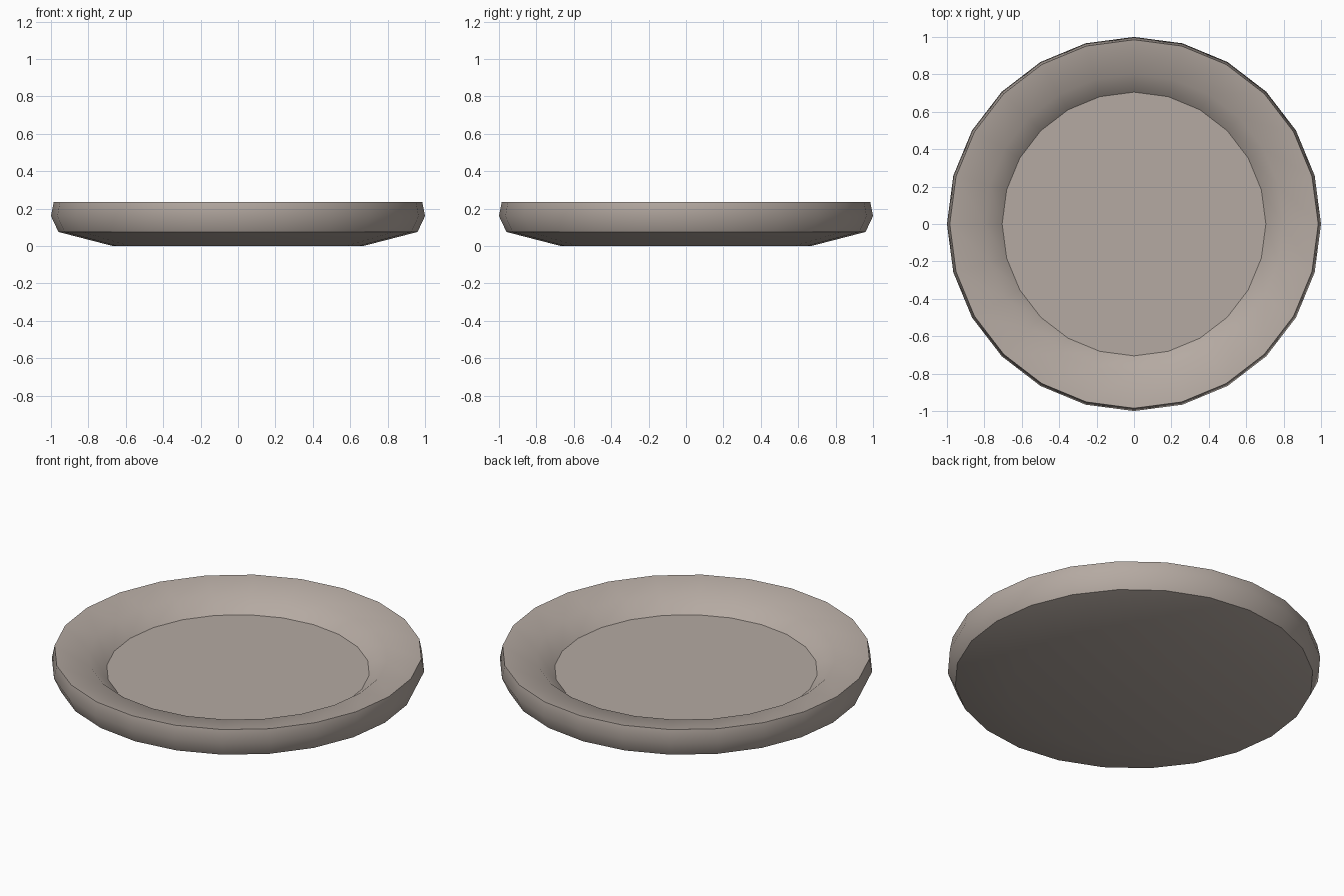
import bpy, bmesh, math

if "Cube" in bpy.data.objects:
    bpy.data.objects.remove(bpy.data.objects["Cube"])

SIDES = 24

# Dish profile: (radius, height, sharp ring?) from underside to inner floor
profile = [
    (0.67, 0.00, False),   # foot
    (0.96, 0.075, True),   # lower edge
    (1.00, 0.16, False),   # widest point
    (0.985, 0.235, True),  # rim
    (0.80, 0.208, False),  # inner shoulder
    (0.705, 0.128, True),  # floor edge
]

bm = bmesh.new()

# Vertex rings
rings = []
for r, z, _ in profile:
    rings.append([bm.verts.new((r * math.cos(2 * math.pi * i / SIDES),
                                r * math.sin(2 * math.pi * i / SIDES), z))
                  for i in range(SIDES)])

# Walls between rings
for a, b in zip(rings, rings[1:]):
    for i in range(SIDES):
        j = (i + 1) % SIDES
        bm.faces.new((a[i], a[j], b[j], b[i]))

# Underside and inner floor
bm.faces.new(rings[0][::-1])
bm.faces.new(rings[-1])

# Smooth faces with crisp rings
for f in bm.faces:
    f.smooth = True
for ring, (_, _, sharp) in zip(rings, profile):
    if sharp:
        for i in range(SIDES):
            bm.edges.get((ring[i], ring[(i + 1) % SIDES])).smooth = False

bmesh.ops.recalc_face_normals(bm, faces=bm.faces[:])
mesh = bpy.data.meshes.new("plate")
bm.to_mesh(mesh)
bm.free()
plate = bpy.data.objects.new("plate", mesh)
bpy.context.collection.objects.link(plate)

# Warm grey stoneware
mat = bpy.data.materials.new("warm_grey")
mat.diffuse_color = (0.46, 0.40, 0.36, 1)
mat.use_nodes = True
mat.node_tree.nodes["Principled BSDF"].inputs["Base Color"].default_value = mat.diffuse_color
mesh.materials.append(mat)
